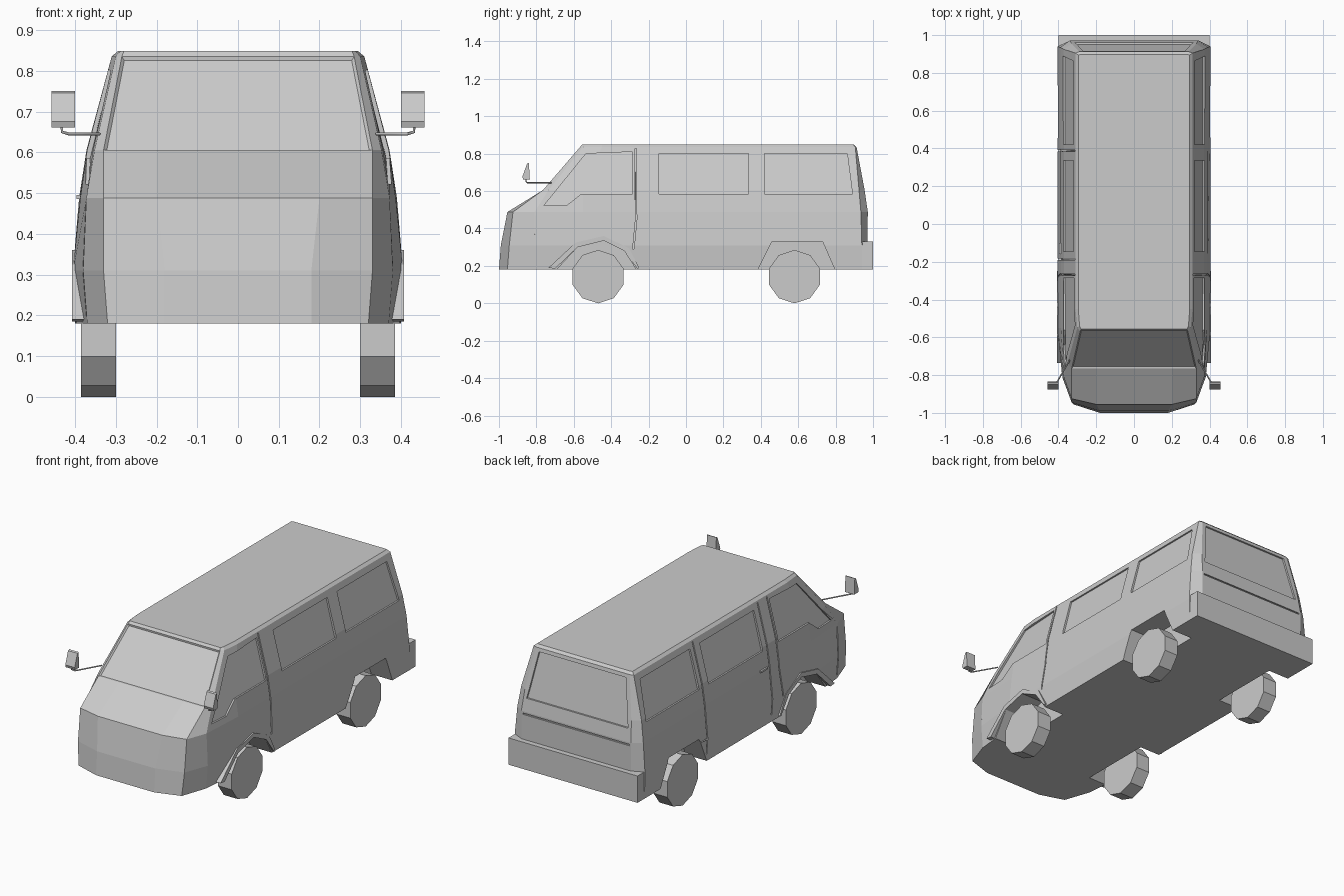
import bpy, bmesh, math
from mathutils import Vector
from mathutils.bvhtree import BVHTree

if "Cube" in bpy.data.objects:
    bpy.data.objects.remove(bpy.data.objects["Cube"])


def to_object(name, bm):
    bmesh.ops.recalc_face_normals(bm, faces=bm.faces)
    mesh = bpy.data.meshes.new(name)
    bm.to_mesh(mesh)
    bm.free()
    ob = bpy.data.objects.new(name, mesh)
    bpy.context.collection.objects.link(ob)
    return ob


def loft(loops):
    """Closed solid through equal-length vertex loops; returns bmesh and rows of quads."""
    bm = bmesh.new()
    rings = [[bm.verts.new(p) for p in loop] for loop in loops]
    n = len(rings[0])
    rows = [[bm.faces.new((a[j], a[(j + 1) % n], b[(j + 1) % n], b[j])) for j in range(n)]
            for a, b in zip(rings, rings[1:])]
    bm.faces.new(rings[0])
    bm.faces.new(rings[-1])
    return bm, rows


def side_prism(name, pts, x0, x1):
    return to_object(name, loft([[(x, y, z) for y, z in pts] for x in (x0, x1)])[0])


# Body shell: horizontal outlines, each (z, right half from nose to tail)
LEVELS = [
    (.18, [(.18, -1.0), (.32, -.955), (.37, -.81), (.395, -.55), (.40, .94), (.34, .97)]),
    (.31, [(.18, -.99), (.33, -.945), (.38, -.81), (.405, -.55), (.405, .94), (.34, .97)]),
    (.488, [(.20, -.955), (.33, -.925), (.372, -.81), (.387, -.55), (.39, .935), (.34, .972)]),
    (.605, [(.20, -.765), (.33, -.765), (.352, -.735), (.37, -.55), (.372, .925), (.33, .955)]),
    (.835, [(.20, -.567), (.285, -.567), (.30, -.55), (.31, -.45), (.31, .905), (.29, .912)]),
    (.848, [(.20, -.556), (.28, -.556), (.288, -.54), (.295, -.45), (.295, .895), (.28, .898)]),
]
loops = [[(x, y, z) for x, y in half] + [(-x, y, z) for x, y in reversed(half)]
         for z, half in LEVELS]
bm, rows = loft(loops)
bmesh.ops.recalc_face_normals(bm, faces=bm.faces)
tree = BVHTree.FromBMesh(bm)

# Windscreen, set slightly into the shell
screen = [rows[3][j] for j in (0, 10, 11)]
bmesh.ops.inset_region(bm, faces=screen, thickness=.007, depth=-.007, use_even_offset=True)
body = to_object("van_body", bm)


def cut(cutter):
    cutter.hide_render = True
    mod = body.modifiers.new("cut", 'BOOLEAN')
    mod.operation, mod.solver, mod.object = 'DIFFERENCE', 'EXACT', cutter
    bpy.context.view_layer.objects.active = body
    bpy.ops.object.modifier_apply(modifier=mod.name)
    bpy.data.objects.remove(cutter)


def recess(pts, d, depth):
    """Sink an outline into the shell along d, following the surface."""
    inner, outer = [], []
    for a, b in pts:
        p = Vector((0, a, b)) if d.x else Vector((a, 0, b))
        hit = tree.ray_cast(p - 2 * d, d)[0]
        inner.append(hit + d * depth)
        outer.append(hit - d * .05)
    cut(to_object("recess_cutter", loft([inner, outer])[0]))


def groove(line, d, w=.007):
    recess(line + [(y + w, z) for y, z in reversed(line)], d, .012)


# Wheel arches
FRONT_ARCH = [(-.70, .17), (-.58, .30), (-.44, .335), (-.33, .28), (-.26, .17)]
REAR_ARCH = [(.38, .17), (.46, .33), (.73, .33), (.80, .17)]
for s in (1, -1):
    for arch in (FRONT_ARCH, REAR_ARCH):
        cut(side_prism("arch_cutter", arch, s * .27, s * .6))

# Side windows and door gaps
CAB = [(-.76, .522), (-.64, .522), (-.56, .585), (-.285, .585), (-.285, .81), (-.535, .80)]
MIDDLE = [(-.145, .585), (.335, .585), (.335, .80), (-.145, .80)]
REAR = [(.42, .585), (.89, .585), (.862, .80), (.42, .80)]
for s in (1, -1):
    d = Vector((-s, 0, 0))
    for window in (CAB, MIDDLE, REAR):
        recess(window, d, .009)
    groove([(-.272, .828), (-.272, .605), (-.27, .45), (-.285, .29)], d)
    groove([(-.808, .47), (-.808, .31), (-.808, .20)], d)
# Sliding door on the left
for y in (-.19, .385):
    groove([(y, .825), (y, .605), (y, .488), (y, .31), (y, .22)], Vector((1, 0, 0)))

# Tailgate window and tailgate lower gap
back = Vector((0, -1, 0))
recess([(-.315, .56), (.315, .56), (.305, .605), (.27, .815), (-.27, .815), (-.305, .605)], back, .01)
recess([(-.33, .47), (.33, .47), (.33, .478), (-.33, .478)], back, .008)

# Rear bumper
side_prism("rear_bumper", [(.935, .18), (1.0, .18), (1.0, .33), (.935, .33)], -.40, .40)

# Sliding door handle
side_prism("door_handle", [(-.16, .485), (-.10, .485), (-.10, .495), (-.16, .495)], -.38, -.396)

FRONT_LIP = [(-.735, .19), (-.59, .325), (-.44, .36), (-.305, .295), (-.25, .19)]
for s, side in ((1, "right"), (-1, "left")):
    # Raised lip over each front wheel
    inner = [(y, max(z, .185)) for y, z in reversed(FRONT_ARCH)]
    side_prism(side + "_front_arch_lip", FRONT_LIP + inner, s * .365, s * .407)

    # Ten-sided wheels standing on a corner
    r = .1425
    for end, y in (("front", -.47), ("rear", .58)):
        ring = [(y + r * math.sin(i * math.tau / 10), r - r * math.cos(i * math.tau / 10))
                for i in range(10)]
        side_prism(f"{side}_{end}_wheel", ring, s * .30, s * .385)

    # Door mirror: wedge-shaped head on a bent rod
    side_prism(side + "_mirror", [(-.875, .676), (-.87, .661), (-.835, .661), (-.84, .75), (-.85, .746)],
               s * .40, s * .458)
    curve = bpy.data.curves.new(side + "_mirror_arm", 'CURVE')
    curve.dimensions, curve.bevel_depth, curve.bevel_resolution = '3D', .004, 0
    line = curve.splines.new('POLY')
    path = [(.34, -.72, .645), (.415, -.85, .645), (.432, -.855, .65), (.432, -.855, .67)]
    line.points.add(len(path) - 1)
    for pt, (x, y, z) in zip(line.points, path):
        pt.co = (s * x, y, z, 1)
    bpy.context.collection.objects.link(bpy.data.objects.new(side + "_mirror_arm", curve))
